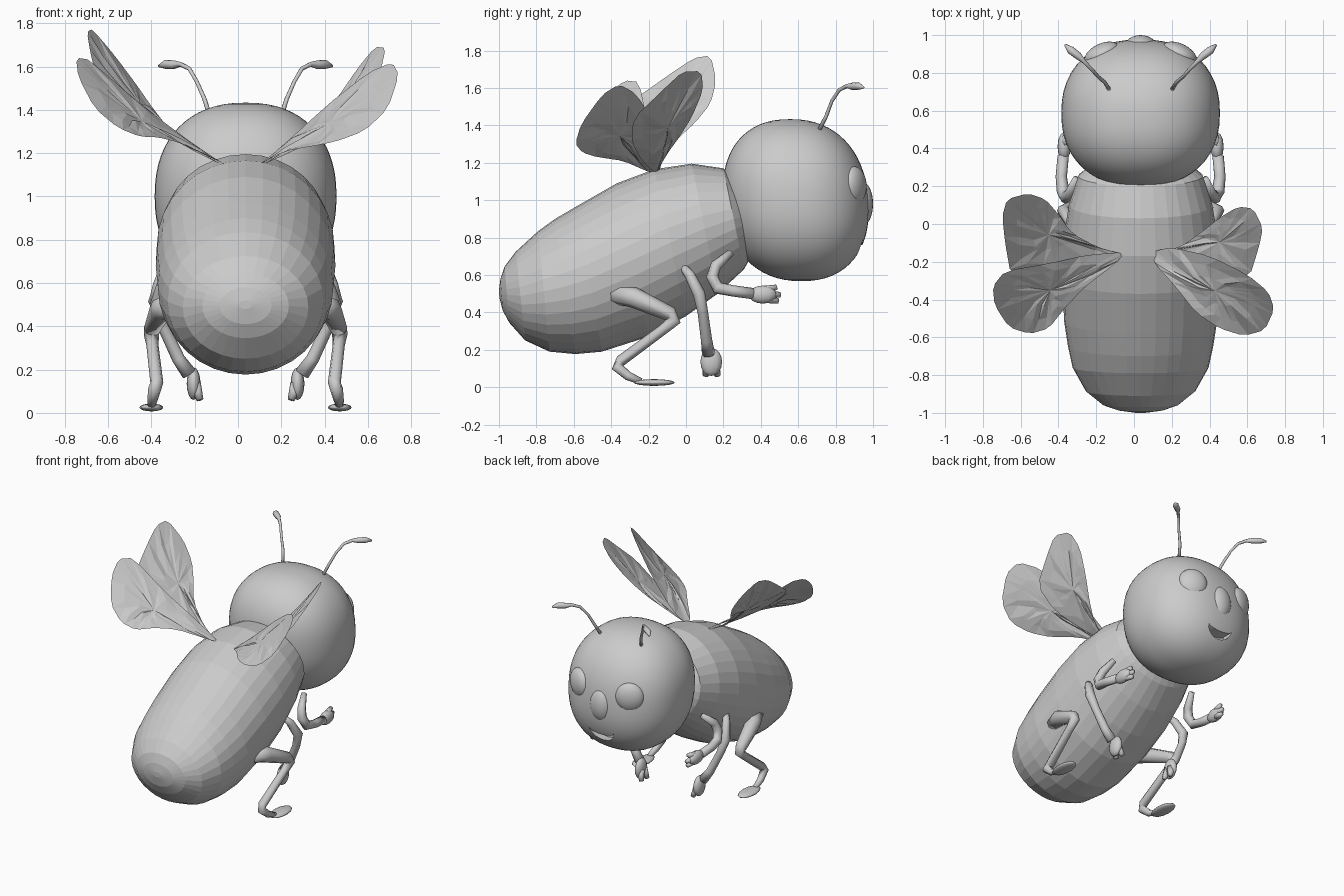
import bpy, bmesh, math, random
from mathutils import Vector

random.seed(4)
old = bpy.data.objects.get("Cube")
if old:
    bpy.data.objects.remove(old, do_unlink=True)

MID = 0.035  # the body's own centre line
grey = bpy.data.materials.new("plain_grey")
grey.use_nodes = True
grey.diffuse_color = (0.6, 0.6, 0.6, 1)
grey.node_tree.nodes["Principled BSDF"].inputs["Base Color"].default_value = (0.6, 0.6, 0.6, 1)


def finish(name, bm, smooth):
    bmesh.ops.recalc_face_normals(bm, faces=bm.faces)
    mesh = bpy.data.meshes.new(name)
    bm.to_mesh(mesh)
    bm.free()
    for p in mesh.polygons:
        p.use_smooth = smooth
    mesh.materials.append(grey)
    ob = bpy.data.objects.new(name, mesh)
    bpy.context.collection.objects.link(ob)
    return ob


def loft(name, rings, smooth):
    """Skin closed rings of points and cap both ends."""
    bm = bmesh.new()
    rows = [[bm.verts.new(p) for p in ring] for ring in rings]
    n = len(rows[0])
    for a, b in zip(rows, rows[1:]):
        for i in range(n):
            j = (i + 1) % n
            bm.faces.new((a[i], a[j], b[j], b[i]))
    bm.faces.new(rows[0])
    bm.faces.new(rows[-1])
    return finish(name, bm, smooth)


def ball(name, centre, radii, turn=0.0, power=1.0, segs=24, lean=0.0):
    """Ellipsoid; a power below one squares it off, lean shears it in y."""
    bm = bmesh.new()
    bmesh.ops.create_uvsphere(bm, u_segments=segs, v_segments=segs * 2 // 3, radius=1)
    for v in bm.verts:
        v.co = Vector([math.copysign(abs(c) ** power, c) * r for c, r in zip(v.co, radii)])
        v.co.y += lean * v.co.z
    ob = finish(name, bm, True)
    ob.location = centre
    ob.rotation_euler.z = turn
    return ob


def tube(name, points, radii, sides=8):
    """Tapered limb through a few points."""
    pts = [Vector(p) for p in points]
    rings = []
    for i, p in enumerate(pts):
        d = (pts[min(i + 1, len(pts) - 1)] - pts[max(i - 1, 0)]).normalized()
        u = d.cross(Vector((1, 0, 0))).normalized()
        w = d.cross(u)
        rings.append([p + radii[i] * (u * math.cos(t) + w * math.sin(t))
                      for t in (math.tau * k / sides for k in range(sides))])
    return loft(name, rings, True)


# Body: tilted sections given by top (y, z), bottom (y, z) and half width
sections = [
    ((-1.0, .52), (-.998, .48), .03), ((-.992, .58), (-.98, .41), .12),
    ((-.97, .645), (-.945, .345), .2), ((-.91, .725), (-.86, .25), .29),
    ((-.79, .835), (-.73, .19), .36), ((-.7, .9), (-.59, .177), .385),
    ((-.58, .97), (-.45, .19), .405), ((-.37, 1.09), (-.2, .27), .415),
    ((-.17, 1.165), (0, .38), .41), ((.03, 1.195), (.17, .5), .38),
    ((.2, 1.17), (.31, .63), .33), ((.28, 1.1), (.36, .72), .25)]
rings = []
for top, bottom, half in sections:
    t, b = Vector((0, *top)), Vector((0, *bottom))
    mid, up = (t + b) / 2, (t - b) / 2
    rings.append([mid + up * math.cos(a) + Vector((MID + half * math.sin(a), 0, 0))
                  for a in (math.tau * k / 32 for k in range(32))])
loft("body", rings, False)

# Head with a smile cut into it
head = ball("head", (MID, .587, 1.0), (.42, .388, .433), power=.88, segs=48, lean=-.07)
bm = bmesh.new()
outline = [(.1 * math.cos(a), -.08 * math.sin(a)) for a in (math.pi * k / 10 for k in range(11))]
outline += [(.1 * math.cos(a), -.03 * math.sin(a)) for a in (math.pi * k / 10 for k in range(9, 0, -1))]
front, back = [[bm.verts.new((MID + x, y, .79 + z)) for x, z in outline] for y in (1.1, .86)]
bm.faces.new(front)
bm.faces.new(back)
for i in range(len(outline)):
    j = (i + 1) % len(outline)
    bm.faces.new((front[i], front[j], back[j], back[i]))
cutter = finish("mouth_cutter", bm, False)
cutter.hide_render = True
cut = head.modifiers.new("smile", 'BOOLEAN')
cut.operation, cut.object, cut.solver = 'DIFFERENCE', cutter, 'EXACT'
bpy.context.view_layer.objects.active = head
bpy.ops.object.modifier_apply(modifier=cut.name)
bpy.data.objects.remove(cutter, do_unlink=True)
for o in bpy.context.selected_objects:
    o.select_set(False)
head.select_set(True)
bpy.ops.object.shade_smooth_by_angle()

# Nose
ball("nose", (MID, .94, .98), (.085, .06, .12))

# Paired parts
for side, s in (("left", 1), ("right", -1)):
    def at(*pts):
        return [(MID + s * x, y, z) for x, y, z in pts]

    def foot(name, centre, radii):
        ball(f"{side}_{name}", at(centre)[0], radii, segs=12)

    ball(side + "_eye", at((.205, .9, 1.075))[0], (.1, .055, .105), -s * .45)

    tube(side + "_antenna",
         at((.165, .71, 1.37), (.19, .75, 1.45), (.225, .78, 1.53), (.26, .82, 1.59),
            (.3, .86, 1.61), (.33, .89, 1.608), (.37, .92, 1.61), (.4, .95, 1.602)),
         (.011, .01, .009, .01, .011, .02, .021, .006))

    tube(side + "_hind_leg",
         at((.34, -.38, .5), (.39, -.28, .48), (.43, -.08, .39), (.435, -.06, .36),
            (.43, -.12, .31), (.41, -.35, .14), (.42, -.37, .11), (.43, -.31, .06),
            (.435, -.24, .03)),
         (.055, .055, .04, .035, .028, .03, .03, .024, .018))
    foot("hind_foot", (.435, -.17, .025), (.055, .11, .018))

    tube(side + "_middle_leg",
         at((.35, -.02, .65), (.38, .02, .6), (.41, .07, .5), (.38, .09, .4),
            (.31, .11, .25), (.26, .12, .18)),
         (.02, .028, .033, .028, .03, .035))
    foot("middle_foot", (.24, .135, .135), (.032, .058, .075))
    for dy in (-.025, .04):
        tube(side + "_middle_claw", at((.235, .13 + dy / 2, .13), (.21, .13 + dy, .06)), (.03, .016))

    tube(side + "_front_leg",
         at((.34, .24, .72), (.375, .16, .65), (.395, .14, .59), (.41, .17, .53),
            (.42, .25, .515), (.41, .36, .5)),
         (.02, .03, .033, .034, .03, .03))
    foot("front_hand", (.405, .41, .495), (.035, .075, .048))
    for dz, dy in ((.04, .075), (0, .095), (-.035, .085)):
        tube(side + "_front_finger", at((.405, .41, .495 + dz / 2), (.39, .41 + dy, .495 + dz)), (.027, .014))


def wing(name, outline, a, b, c):
    """Thin crinkled sheet; height rises outward, and twists forward away from the root."""
    edge = [Vector(p) for p in outline]
    root = edge[0]
    # Round the corners of the edge once
    edge = [p.lerp(q, f) for p, q in zip(edge, edge[1:] + edge[:1]) for f in (.2, .8)]
    centre = sum(edge, Vector((0, 0))) / len(edge)
    bm = bmesh.new()

    def vert(p, crinkle):
        d = p - root
        z = 1.14 + abs(d.x) * (a + b * d.y + c * abs(d.x))
        return bm.verts.new((p.x, p.y, z + random.uniform(-crinkle, crinkle)))

    rows = [[vert(centre.lerp(p, f), k) for p in edge]
            for f, k in ((1.01, 0), (.7, .01), (.35, .008))]
    hub = vert(centre, .01)
    n = len(edge)
    for i in range(n):
        j = (i + 1) % n
        for o, q in zip(rows, rows[1:]):
            bm.faces.new((o[i], o[j], q[j]))
            bm.faces.new((o[i], q[j], q[i]))
        bm.faces.new((rows[-1][i], rows[-1][j], hub))
    finish(name, bm, False)


# Wings: each root first, then round the edge
wing("left_fore_wing",
     [(.1, -.16), (.25, -.12), (.35, -.05), (.45, .03), (.55, .09), (.63, .08), (.68, -.02),
      (.66, -.12), (.61, -.28), (.45, -.29), (.25, -.23)], .45, 1.2, .55)
wing("left_hind_wing",
     [(.09, -.15), (.12, -.22), (.22, -.33), (.33, -.47), (.45, -.55), (.58, -.59), (.69, -.56),
      (.74, -.45), (.71, -.36), (.6, -.27), (.4, -.17), (.2, -.125)], .72, 1.55, .6)
wing("right_fore_wing",
     [(-.06, -.16), (-.2, -.12), (-.33, -.05), (-.4, .05), (-.47, .13), (-.56, .16), (-.67, .13),
      (-.695, .04), (-.68, -.1), (-.65, -.27), (-.45, -.28), (-.25, -.22)], .45, .85, .55)
wing("right_hind_wing",
     [(-.05, -.15), (-.1, -.21), (-.27, -.34), (-.38, -.46), (-.45, -.55), (-.55, -.58), (-.66, -.545),
      (-.735, -.43), (-.745, -.33), (-.68, -.25), (-.45, -.21), (-.25, -.165)], .6, 1.1, .45)
